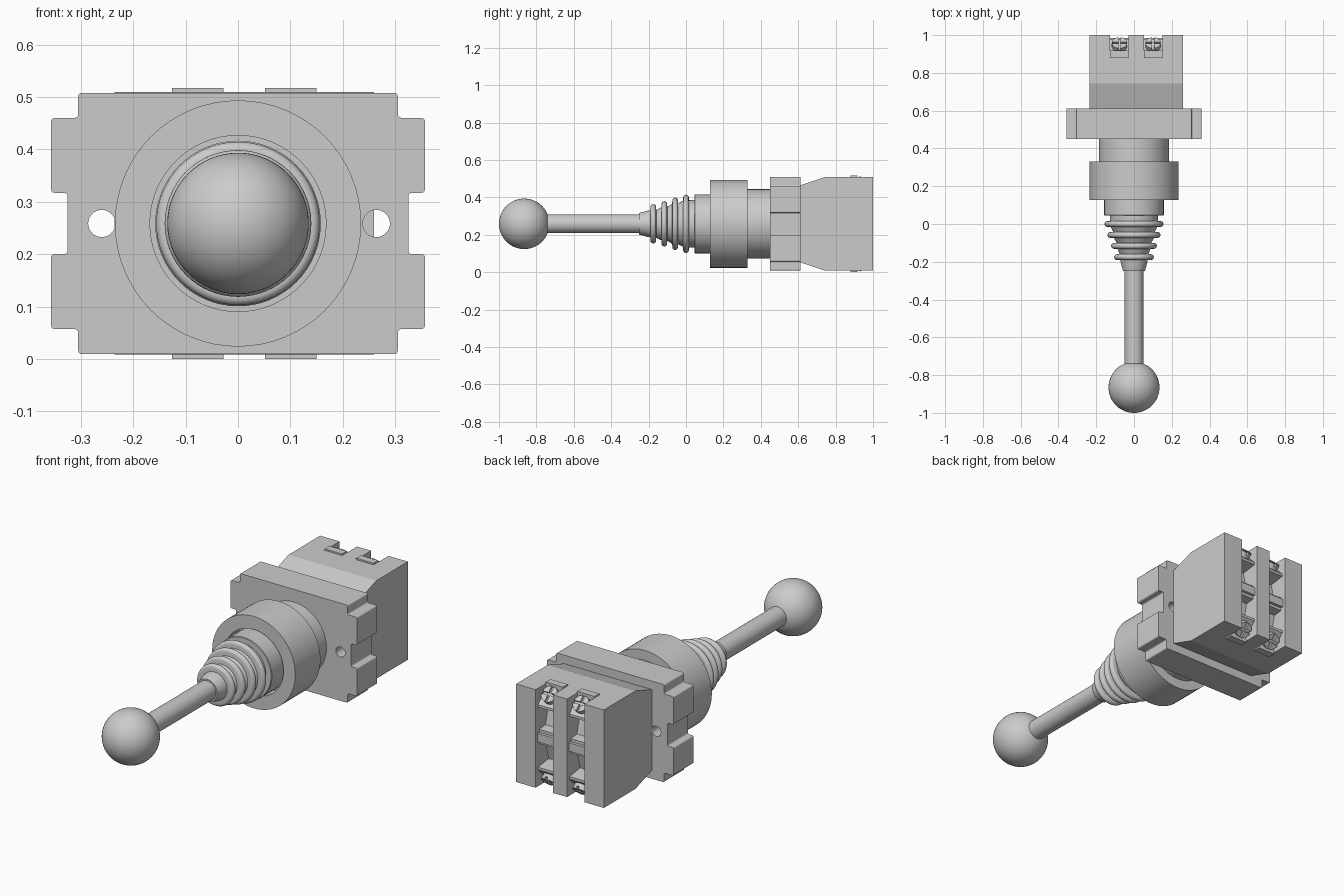
import bpy, bmesh
from math import pi, sin, cos, radians
from mathutils import Matrix, Vector

if "Cube" in bpy.data.objects:
    bpy.data.objects.remove(bpy.data.objects["Cube"])

ZC = 0.2585                      # height of the main axis
CHANNELS = (-0.077, 0.101)       # x centres of the terminal channels
HALF_W = 0.049


def finish(name, bm, smooth=False):
    bmesh.ops.recalc_face_normals(bm, faces=bm.faces)
    mesh = bpy.data.meshes.new(name)
    bm.to_mesh(mesh)
    bm.free()
    ob = bpy.data.objects.new(name, mesh)
    bpy.context.collection.objects.link(ob)
    if smooth:
        bpy.ops.object.select_all(action='DESELECT')
        ob.select_set(True)
        bpy.context.view_layer.objects.active = ob
        bpy.ops.object.shade_smooth_by_angle(angle=radians(35))
    return ob


def lathe(name, profile, steps=64):
    """Spin (y, radius) points about the main axis."""
    bm = bmesh.new()
    vs = [bm.verts.new((r, y, 0)) for y, r in profile]
    es = [bm.edges.new(p) for p in zip(vs, vs[1:])]
    bmesh.ops.spin(bm, geom=vs + es, cent=(0, 0, 0), axis=(0, 1, 0),
                   angle=2 * pi, steps=steps)
    bmesh.ops.remove_doubles(bm, verts=bm.verts, dist=1e-5)
    bmesh.ops.translate(bm, verts=bm.verts, vec=(0, 0, ZC))
    return finish(name, bm, True)


def add_prism(bm, pts, a, b, place):
    """Extrude a 2D outline from a to b; place(u, v, t) gives the position."""
    lo = [bm.verts.new(place(u, v, a)) for u, v in pts]
    hi = [bm.verts.new(place(u, v, b)) for u, v in pts]
    bm.faces.new(lo)
    bm.faces.new(hi)
    n = len(pts)
    return [bm.faces.new((lo[i], lo[(i + 1) % n], hi[(i + 1) % n], hi[i]))
            for i in range(n)]


def along_x(u, v, t):
    return (t, u, v)


def along_y(u, v, t):
    return (u, t, v)


def along_z(u, v, t):
    return (u, v, t)


def cut(ob, cutter):
    mod = ob.modifiers.new("cut", 'BOOLEAN')
    mod.operation, mod.solver, mod.object = 'DIFFERENCE', 'EXACT', cutter
    bpy.context.view_layer.objects.active = ob
    bpy.ops.object.modifier_apply(modifier=mod.name)
    bpy.data.objects.remove(cutter)


def mirror_z(pts):
    return pts + [(u, 2 * ZC - v) for u, v in reversed(pts)]


# Knob and lever
lathe("ball_knob", [(-0.865 - 0.135 * cos(pi * i / 32), 0.135 * sin(pi * i / 32))
                    for i in range(33)])
lathe("lever_shaft", [(-0.78, 0), (-0.78, 0.05), (-0.23, 0.05), (-0.23, 0)])

# Ribbed rubber boot
boot = [(-0.25, 0), (-0.25, 0.058), (-0.205, 0.07)]
for y, r in ((-0.175, 0.105), (-0.116, 0.121), (-0.058, 0.14), (0.0, 0.156)):
    boot.append((y - 0.016, r - 0.033))
    boot += [(y - 0.015 * cos(pi * i / 10), r - 0.015 + 0.015 * sin(pi * i / 10))
             for i in range(11)]
    boot.append((y + 0.016, r - 0.03))
boot += [(0.06, 0.128), (0.06, 0)]
lathe("bellows_boot", boot)

# Round housing, collar nut with a recessed bore, and threaded neck
lathe("front_sleeve", [(0.045, 0), (0.045, 0.155), (0.048, 0.158), (0.21, 0.158), (0.21, 0)])
lathe("collar_nut", [(0.2, 0), (0.2, 0.168), (0.127, 0.168), (0.127, 0.235),
                     (0.33, 0.235), (0.33, 0)])
lathe("neck", [(0.325, 0), (0.325, 0.185), (0.455, 0.185), (0.455, 0)])

# Mounting plate with notched sides and screw holes
right = mirror_z([(0.305, 0.508), (0.305, 0.46), (0.357, 0.46), (0.357, 0.317), (0.325, 0.317)])
outline = right + [(-x, z) for x, z in reversed(right)]
bm = bmesh.new()
add_prism(bm, outline, 0.45, 0.612, along_y)
corners = [e for e in bm.edges if abs(e.verts[0].co.y - e.verts[1].co.y) > 0.1]
bmesh.ops.bevel(bm, geom=corners, offset=0.007, segments=3, profile=0.5, affect='EDGES')
plate = finish("mounting_plate", bm)
bm = bmesh.new()
for x in (-0.26, 0.264):
    add_prism(bm, [(x + 0.026 * cos(pi * i / 16), ZC + 0.026 * sin(pi * i / 16))
                   for i in range(32)], 0.4, 0.7, along_y)
cut(plate, finish("hole_cutter", bm))

# Contact block with two terminal channels in its back
bm = bmesh.new()
add_prism(bm, mirror_z([(0.61, 0.464), (0.745, 0.509), (1.0, 0.509)]),
          -0.236, 0.26, along_x)
block = finish("contact_block", bm)
channel = mirror_z([(1.05, 0.56), (0.915, 0.56), (0.915, 0.49), (0.965, 0.44),
                    (0.98, 0.425), (0.98, 0.412), (0.895, 0.40), (0.92, 0.30),
                    (0.97, 0.295), (0.97, 0.28), (0.985, 0.28)])
bm = bmesh.new()
for x in CHANNELS:
    add_prism(bm, channel, x - HALF_W, x + HALF_W, along_x)
cut(block, finish("channel_cutter", bm))

# Thin lips above and below each channel
bm = bmesh.new()
for x in CHANNELS:
    for z in (0.505, 0.0):
        add_prism(bm, [(0.88, z), (0.918, z), (0.918, z + 0.012), (0.88, z + 0.012)],
                  x - HALF_W, x + HALF_W, along_x)
finish("terminal_lips", bm)

# Cross-slotted terminal screws: a disc with four raised quarters, tilted out
bm = bmesh.new()
R, GAP = 0.041, 0.006
for x in CHANNELS:
    for side in (1, -1):
        m = (Matrix.Translation((x, 0.94, ZC + side * (0.465 - ZC)))
             @ Matrix.Rotation(radians(-45 if side > 0 else -135), 4, 'X'))
        start = len(bm.verts)
        add_prism(bm, [(R * cos(pi * i / 16), R * sin(pi * i / 16)) for i in range(32)],
                  -0.01, 0.016, along_z)
        for q in range(4):
            arc = [(GAP, GAP)] + [(R * cos(a), R * sin(a)) for a in
                                  (radians(9 + 9 * i) for i in range(9))]
            c, s = cos(q * pi / 2), sin(q * pi / 2)
            add_prism(bm, [(c * u - s * v, s * u + c * v) for u, v in arc],
                      0.016, 0.028, along_z)
        bmesh.ops.transform(bm, matrix=m, verts=list(bm.verts)[start:])
finish("terminal_screws", bm)
